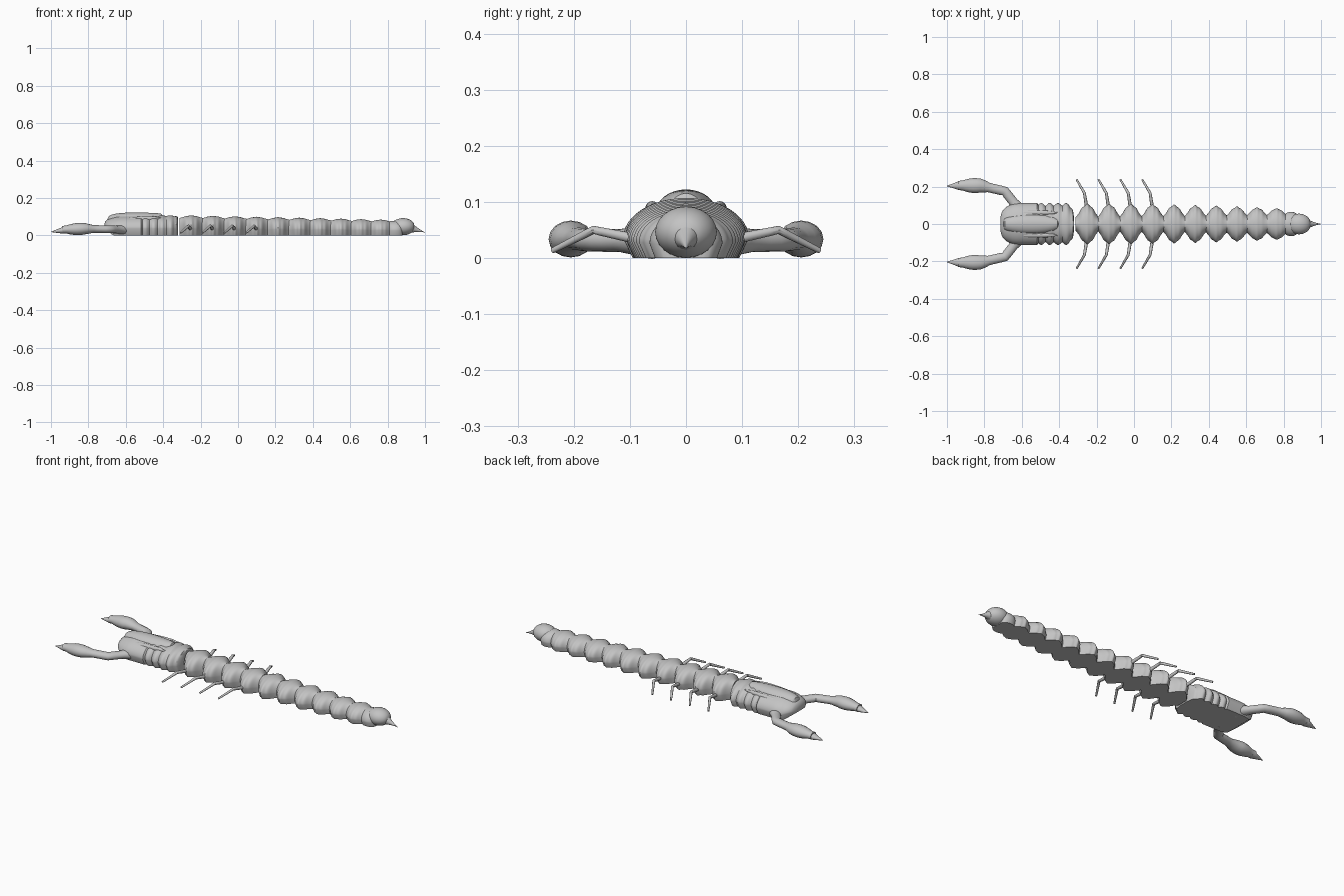
import bpy, bmesh
from math import sin, cos, pi, sqrt
from mathutils import Vector

default_cube = bpy.data.objects.get("Cube")
if default_cube:
    bpy.data.objects.remove(default_cube)

shade = (0.55, 0.55, 0.55, 1)
grey = bpy.data.materials.new("plain_grey")
grey.use_nodes = True
grey.diffuse_color = shade
grey.node_tree.nodes["Principled BSDF"].inputs["Base Color"].default_value = shade


def loft(name, rings):
    """Skin a list of equal-sized closed rings and cap both ends."""
    bm = bmesh.new()
    rows = [[bm.verts.new(point) for point in ring] for ring in rings]
    for near, far in zip(rows, rows[1:]):
        for i in range(len(near)):
            bm.faces.new((near[i - 1], near[i], far[i], far[i - 1]))
    bm.faces.new(rows[0])
    bm.faces.new(rows[-1])
    bmesh.ops.recalc_face_normals(bm, faces=bm.faces)
    mesh = bpy.data.meshes.new(name)
    bm.to_mesh(mesh)
    bm.free()
    mesh.materials.append(grey)
    part = bpy.data.objects.new(name, mesh)
    bpy.context.collection.objects.link(part)
    bpy.ops.object.select_all(action='DESELECT')
    part.select_set(True)
    bpy.context.view_layer.objects.active = part
    bpy.ops.object.shade_smooth_by_angle(angle=pi / 5)


def dome(x, width, height, base=0, steps=24):
    """Arched cross-section with a flat underside."""
    shoulder = base + (height - base) / 3
    arch = [(x, width * cos(pi * i / steps), shoulder + (height - shoulder) * sin(pi * i / steps))
            for i in range(steps + 1)]
    return arch + [(x, -0.85 * width, base), (x, 0.85 * width, base)]


def shell(name, start, end, width, height, base=lambda t: 0, steps=32):
    """Loft domes along x; width, height and base are rules of t from 0 to 1."""
    params = [i / steps for i in range(steps + 1)]
    loft(name, [dome(start + (end - start) * t, width(t), height(t), base(t)) for t in params])


def tube(name, path, radius, flat=1.0, sides=16, steps=6):
    """Limb through the path points; radius is a rule of t from 0 to 1."""
    corners = [Vector(point) for point in path]
    spine = [a.lerp(b, i / steps) for a, b in zip(corners, corners[1:]) for i in range(steps)]
    spine.append(corners[-1])
    rings = []
    for i, centre in enumerate(spine):
        ahead = spine[min(i + 1, len(spine) - 1)] - spine[max(i - 1, 0)]
        across = ahead.cross(Vector((0, 0, 1))).normalized()
        up = across.cross(ahead).normalized() * flat
        size = radius(i / (len(spine) - 1))
        turns = [2 * pi * k / sides for k in range(sides)]
        rings.append([centre + size * (across * cos(a) + up * sin(a)) for a in turns])
    loft(name, rings)


def rounded(t, power=2):
    """Quarter-round rise that reaches one at t = 1."""
    return sqrt(max(0, 1 - max(0, 1 - t) ** power))


def bump(t):
    """Elliptic swell, zero at both ends."""
    return sqrt(max(0, t * (1 - t))) * 2


# Head shield: round nose, scalloped ridges along the rear half, narrowing neck
def ridges(t):
    return abs(sin(4 * pi * (t - 0.5) / 0.45)) if t > 0.5 else 1


def neck(t):
    return rounded((1 - t) / 0.1)


shell("head_shield", -0.715, -0.32,
      lambda t: 0.03 + (0.065 + 0.017 * ridges(t)) * rounded(t / 0.25) * neck(t),
      lambda t: 0.06 + 0.047 * rounded(t / 0.3) - 0.01 * (1 - neck(t)) - 0.004 * (1 - ridges(t)),
      lambda t: 0.035 * max(0, 1 - t / 0.12), 64)

# Raised plate along the top of the head, with a rib on each side
shell("head_crest", -0.7, -0.4,
      lambda t: 0.02 + 0.034 * bump(t),
      lambda t: 0.08 + 0.042 * bump(t) ** 0.6 + 0.02 * t * (1 - bump(t)),
      lambda t: 0.06)

# Body segments: ridged plates with deep side notches between them
SEGMENTS = 10
for i in range(SEGMENTS):
    taper = i / (SEGMENTS - 1)
    centre = 0.117 * i - 0.25 - 0.04 * taper ** 3
    reach = 0.062 - 0.006 * taper
    full = 0.109 - 0.025 * taper ** 2
    waist = 0.037 + 0.01 * taper
    top = 0.107 - 0.023 * taper

    def plate(t):
        return (0.5 - 0.5 * cos(2 * pi * t)) ** 0.65

    def groove(t):
        return plate(t) * (1 + 0.05 * cos(8 * pi * t)) / 1.05

    shell("body_segment_%d" % (i + 1), centre - reach, centre + reach,
          lambda t: waist + (full - waist) * groove(t),
          lambda t: top * (0.87 + 0.13 * groove(t)))

# Last collar, then the bulb with its spike
shell("tail_collar", 0.8, 0.88,
      lambda t: 0.035 + 0.03 * bump(t), lambda t: 0.07 + 0.008 * bump(t))
tube("tail_bulb", [(0.82, 0, 0.046), (0.945, 0, 0.046)],
     lambda t: 0.001 + 0.054 * bump(t), 0.83, 24, 24)
tube("tail_spike", [(0.92, 0, 0.04), (1, 0, 0.016)],
     lambda t: 0.001 + 0.028 * (1 - t) ** 1.5)


# Pincers and walking legs, mirrored across the long axis
def arm_radius(t):
    return 0.025 + 0.015 * max(0, sin(pi * (t - 0.55) / 0.4))


for side, label in ((1, "left"), (-1, "right")):
    tube(label + "_head_rib", [(-0.66, side * 0.06, 0.08), (-0.41, side * 0.06, 0.093)],
         lambda t: 0.003 + 0.01 * bump(t))
    tube(label + "_pincer_arm",
         [(-0.6, side * 0.06, 0.03), (-0.69, side * 0.175, 0.032),
          (-0.82, side * 0.205, 0.035), (-0.94, side * 0.206, 0.03)],
         arm_radius, 0.82)
    tube(label + "_pincer_tip", [(-0.91, side * 0.206, 0.03), (-1, side * 0.203, 0.018)],
         lambda t: 0.001 + 0.032 * (1 - t) * rounded(t / 0.3), 0.75)
    for i in range(4):
        hip = 0.117 * i - 0.25
        tube("%s_leg_%d" % (label, i + 1),
             [(hip, side * 0.07, 0.03), (hip - 0.015, side * 0.165, 0.05),
              (hip - 0.057, side * 0.238, 0.013)],
             lambda t: 0.01 - 0.005 * t, sides=10)
